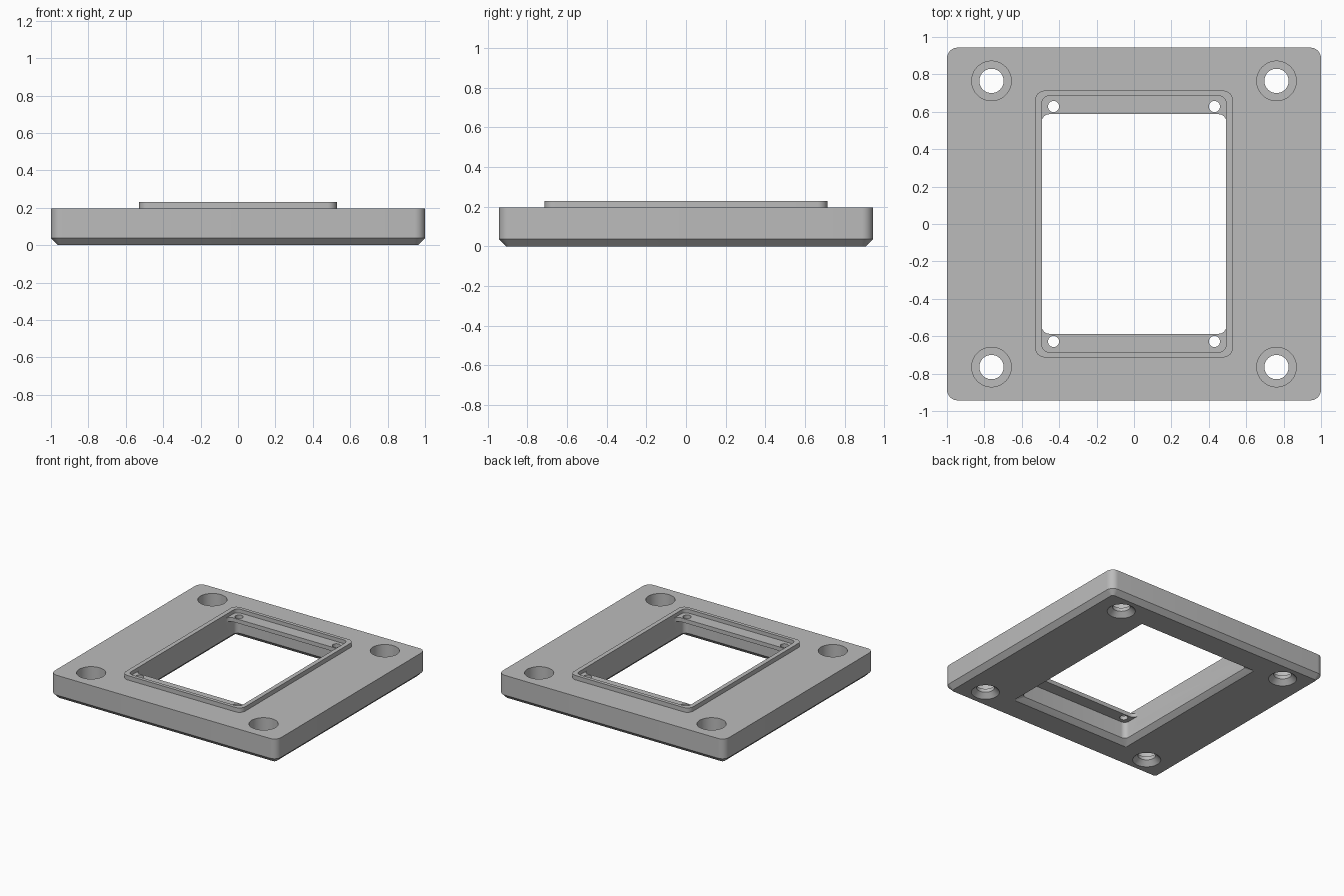
import bpy, bmesh, math

cube = bpy.data.objects.get("Cube")
if cube:
    bpy.data.objects.remove(cube, do_unlink=True)

grey = bpy.data.materials.new("satin grey")
grey.use_nodes = True
colour = (0.5, 0.5, 0.5, 1)
grey.diffuse_color = colour
grey.node_tree.nodes["Principled BSDF"].inputs["Base Color"].default_value = colour


def rounded_ring(hx, hy, r, steps=8):
    """Outline of a rounded rectangle, counter-clockwise."""
    pts = []
    for q, (sx, sy) in enumerate([(1, 1), (-1, 1), (-1, -1), (1, -1)]):
        for i in range(steps + 1):
            a = math.pi / 2 * (q + i / steps)
            pts.append((sx * (hx - r) + r * math.cos(a), sy * (hy - r) + r * math.sin(a)))
    return pts


def circle_ring(r, steps=40):
    return [(r * math.cos(math.tau * i / steps), r * math.sin(math.tau * i / steps))
            for i in range(steps)]


def loft(name, sections, at=(0, 0)):
    """Closed solid from stacked (outline, height) sections."""
    bm = bmesh.new()
    rings = [[bm.verts.new((x + at[0], y + at[1], z)) for x, y in ring] for ring, z in sections]
    n = len(rings[0])
    for low, high in zip(rings, rings[1:]):
        for i in range(n):
            j = (i + 1) % n
            bm.faces.new((low[i], low[j], high[j], high[i]))
    bm.faces.new(rings[0][::-1])
    bm.faces.new(rings[-1])
    mesh = bpy.data.meshes.new(name)
    bm.to_mesh(mesh)
    bm.free()
    mesh.materials.append(grey)
    obj = bpy.data.objects.new(name, mesh)
    bpy.context.collection.objects.link(obj)
    return obj


def combine(target, tool, operation):
    """Apply a boolean and discard the tool."""
    tool.hide_render = True
    mod = target.modifiers.new(operation, "BOOLEAN")
    mod.operation, mod.object, mod.solver = operation, tool, "EXACT"
    bpy.context.view_layer.objects.active = target
    bpy.ops.object.modifier_apply(modifier=mod.name)
    bpy.data.objects.remove(tool, do_unlink=True)


HX, HY, TOP, LIP = 1.0, 0.943, 0.195, 0.23
CX, CY = 0.493, 0.685          # cavity half sizes
CH = 0.037                     # bottom chamfer

# Plate with chamfered underside
plate = loft("mounting_plate", [
    (rounded_ring(HX - CH, HY - CH, 0.02), 0),
    (rounded_ring(HX, HY, 0.057), CH),
    (rounded_ring(HX, HY, 0.057), TOP)])

# Raised lip around the window
lip = rounded_ring(0.528, 0.713, 0.05)
combine(plate, loft("lip", [(lip, 0.1), (lip, LIP)]), "UNION")

# Cavity below the ledges, flared at the bottom
cavity = rounded_ring(CX, CY, 0.04)
flare = rounded_ring(CX + CH, CY + CH, 0.005)
combine(plate, loft("cavity", [
    (flare, -0.001), (cavity, CH), (cavity, 0.168)]), "DIFFERENCE")

# Shallow recess above the ledges
combine(plate, loft("recess", [(cavity, 0.2), (cavity, 0.3)]), "DIFFERENCE")

# Window between the two ledges
window = rounded_ring(CX, 0.587, 0.04)
combine(plate, loft("window", [(window, 0.1), (window, 0.3)]), "DIFFERENCE")

for sx in (-1, 1):
    for sy in (-1, 1):
        # Counterbored corner hole with a countersunk underside
        bore, wide = circle_ring(0.065), circle_ring(0.106)
        combine(plate, loft("corner_hole", [
            (circle_ring(0.103), -0.001), (bore, CH), (bore, 0.065),
            (wide, 0.065), (wide, 0.3)], (0.762 * sx, 0.765 * sy)), "DIFFERENCE")
        # Small screw hole in the ledge
        small = circle_ring(0.03, 24)
        combine(plate, loft("screw_hole", [(small, 0.12), (small, 0.28)],
                            (0.43 * sx, 0.628 * sy)), "DIFFERENCE")

bpy.ops.object.select_all(action="DESELECT")
plate.select_set(True)
bpy.context.view_layer.objects.active = plate
bpy.ops.object.shade_smooth_by_angle(angle=math.radians(25))
